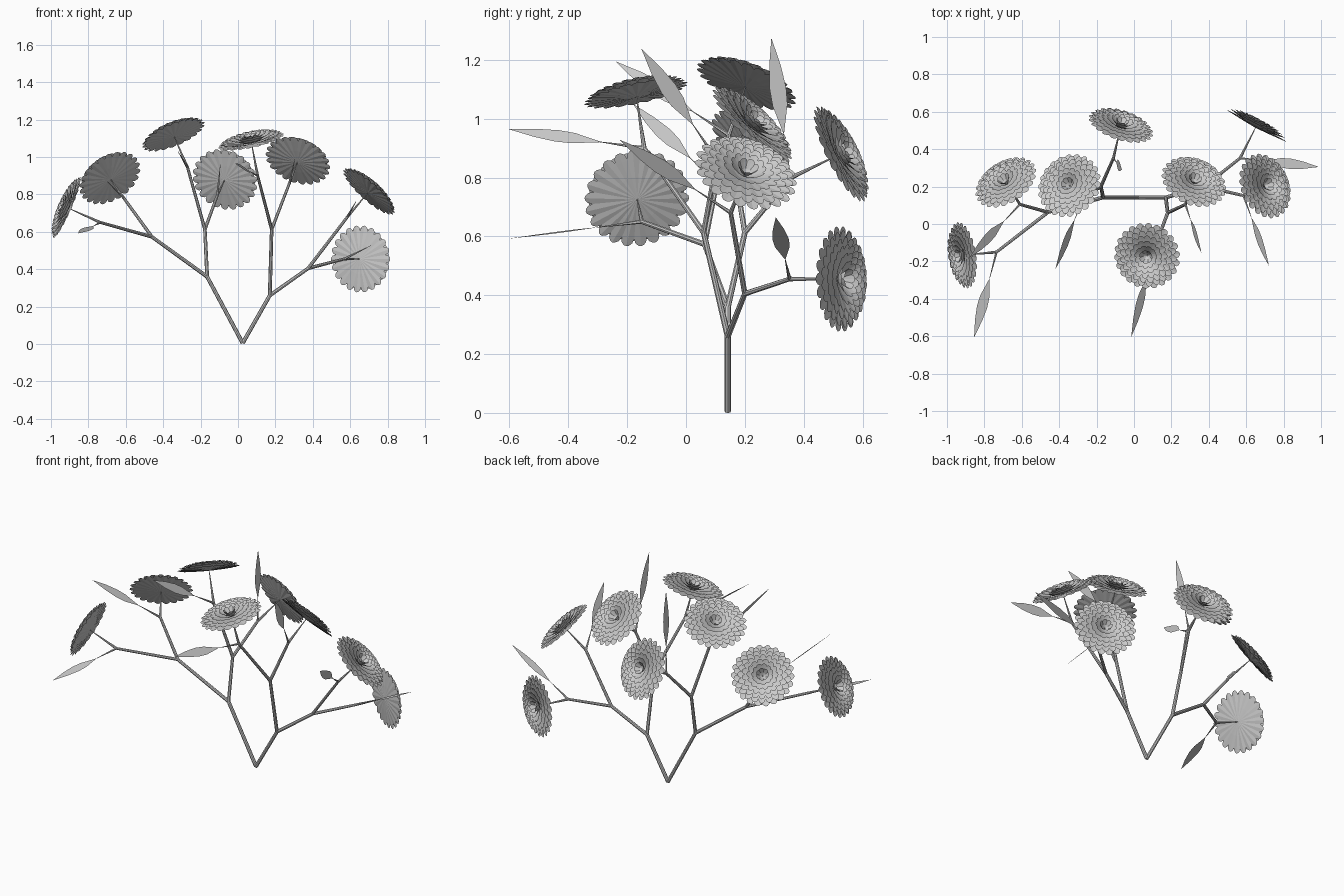
import bpy, bmesh, math
from mathutils import Vector, Matrix

if "Cube" in bpy.data.objects:
    bpy.data.objects.remove(bpy.data.objects["Cube"])

GREY = (0.6, 0.6, 0.6, 1)
mat = bpy.data.materials.new("plain_grey")
mat.use_nodes = True
mat.diffuse_color = GREY
mat.node_tree.nodes["Principled BSDF"].inputs["Base Color"].default_value = GREY


def to_mesh(bm, name):
    mesh = bpy.data.meshes.new(name)
    bm.to_mesh(mesh)
    bm.free()
    mesh.materials.append(mat)
    return mesh


def add_object(mesh, name):
    obj = bpy.data.objects.new(name, mesh)
    bpy.context.collection.objects.link(obj)
    return obj


def add_rod(bm, a, b, r1, r2, sides=8):
    """Tapered rod between two points."""
    a, b = Vector(a), Vector(b)
    d = b - a
    m = Matrix.Translation((a + b) / 2) @ d.to_track_quat("Z", "Y").to_matrix().to_4x4()
    bmesh.ops.create_cone(bm, cap_ends=True, segments=sides, radius1=r1, radius2=r2,
                          depth=d.length, matrix=m)


def rod_object(name, *args):
    bm = bmesh.new()
    add_rod(bm, *args)
    return add_object(to_mesh(bm, name), name)


def add_petal(bm, length, height, half_width, angle):
    """Folded petal: two halves meeting on a slightly sunken midrib."""
    outline = [(0.45, 0.55), (0.8, 1.0), (0.93, 0.8), (0.985, 0.4)]
    rot = Matrix.Rotation(angle, 3, "Z")

    def point(t, w):
        lift = -0.012 + (height + 0.012) * t ** 1.3
        return bm.verts.new(rot @ Vector((length * t, w * half_width,
                                          lift + 0.12 * abs(w) * half_width)))

    base, tip = point(0.0, 0), point(1.0, 0)
    rib = [point(t, 0) for t, w in outline]
    for side in (1, -1):
        edge = [point(t, w * side) for t, w in outline]
        rings = [(base, base)] + list(zip(rib, edge)) + [(tip, tip)]
        for (r0, e0), (r1, e1) in zip(rings, rings[1:]):
            face = list(dict.fromkeys((r0, r1, e1, e0)))
            bm.faces.new(face if side > 0 else face[::-1])


def build_flower():
    # rings of petals: length, tip height, count
    rings = [(0.18, 0.0, 22), (0.165, 0.014, 22), (0.143, 0.024, 20), (0.118, 0.031, 18),
             (0.09, 0.036, 14), (0.062, 0.038, 11), (0.036, 0.036, 7)]
    bm = bmesh.new()
    for i, (length, height, count) in enumerate(rings):
        for k in range(count):
            angle = (k + 0.5 * (i % 2)) * math.tau / count
            add_petal(bm, length, height, math.pi * length * 0.8 / count * 1.12, angle)
    return to_mesh(bm, "flower")


def add_leaf(name, node, tip, normal=None):
    """Thin tapering stalk with a flat pointed blade."""
    node, tip = Vector(node), Vector(tip)
    d = (tip - node).normalized()
    n = Vector(normal) if normal else d.cross(Vector((0, 1, 0)))
    side = n.cross(d).normalized() * 0.028
    at = lambda t, w: node.lerp(tip, t) + side * w
    bm = bmesh.new()
    add_rod(bm, node, at(0.34, 0), 0.007, 0.0008, 6)
    shape = [(0.31, 0), (0.52, 0.9), (0.64, 1), (0.8, 0.7), (1, 0),
             (0.8, -0.7), (0.64, -1), (0.52, -0.9)]
    bm.faces.new([bm.verts.new(at(t, w)) for t, w in shape])
    add_object(to_mesh(bm, name), name)


# Main forked stems
root = (0.025, 0.142, 0.005)
right_fork, left_fork = (-0.165, 0.142, 0.36), (0.17, 0.142, 0.26)
rod_object("right_stem", root, right_fork, 0.011, 0.0105)
rod_object("left_stem", root, left_fork, 0.011, 0.0105)

# Branch: fork, branch end, then per twig: node, flower centre, flower direction, leaf tip, leaf normal
branches = [
    (right_fork, (-0.46, 0.063, 0.573), [
        ((-0.735, -0.15, 0.65), (-0.915, -0.167, 0.73), (-0.91, -0.14, 0.4),
         (-0.855, -0.605, 0.592), (0.1, -0.1, 1)),
        ((-0.61, 0.105, 0.78), (-0.685, 0.222, 0.887), (-0.42, 0.66, 0.62),
         (-0.88, -0.18, 1.05), None)]),
    (right_fork, (-0.177, 0.2, 0.613), [
        ((-0.27, 0.145, 0.945), (-0.345, 0.205, 1.118), (-0.36, 0.34, 0.87),
         (-0.42, -0.24, 1.195), None),
        ((-0.11, 0.352, 0.797), (-0.07, 0.525, 0.88), (0.27, 0.86, 0.43),
         (-0.065, 0.29, 1.275), None)]),
    (left_fork, (0.18, 0.06, 0.613), [
        ((0.105, -0.142, 0.9), (0.07, -0.17, 1.085), (-0.2, -0.2, 0.96),
         (-0.015, -0.605, 0.965), (0.7, 0, 0.7)),
        ((0.275, 0.105, 0.86), (0.32, 0.225, 0.98), (0.27, 0.66, 0.7),
         (0.36, -0.152, 1.238), None)]),
    (left_fork, (0.375, 0.2, 0.405), [
        ((0.585, 0.152, 0.68), (0.7, 0.203, 0.815), (0.64, 0.27, 0.72),
         (0.722, -0.225, 0.928), None),
        ((0.567, 0.352, 0.455), (0.655, 0.525, 0.455), (0.47, 0.88, 0.02),
         (0.988, 0.305, 0.665), None)]),
]

flower_mesh = build_flower()
number = 0
for i, (fork, end, twigs) in enumerate(branches, 1):
    rod_object(f"branch_{i}", fork, end, 0.0105, 0.0095)
    for node, centre, facing, leaf_tip, leaf_normal in twigs:
        number += 1
        rod_object(f"twig_{number}", end, node, 0.0095, 0.008)
        rod_object(f"flower_stalk_{number}", node, centre, 0.008, 0.0015)
        add_leaf(f"leaf_{number}", node, leaf_tip, leaf_normal)
        flower = add_object(flower_mesh, f"flower_{number}")
        turn = Vector(facing).to_track_quat("Z", "Y").to_matrix().to_4x4()
        flower.matrix_world = Matrix.Translation(centre) @ turn
